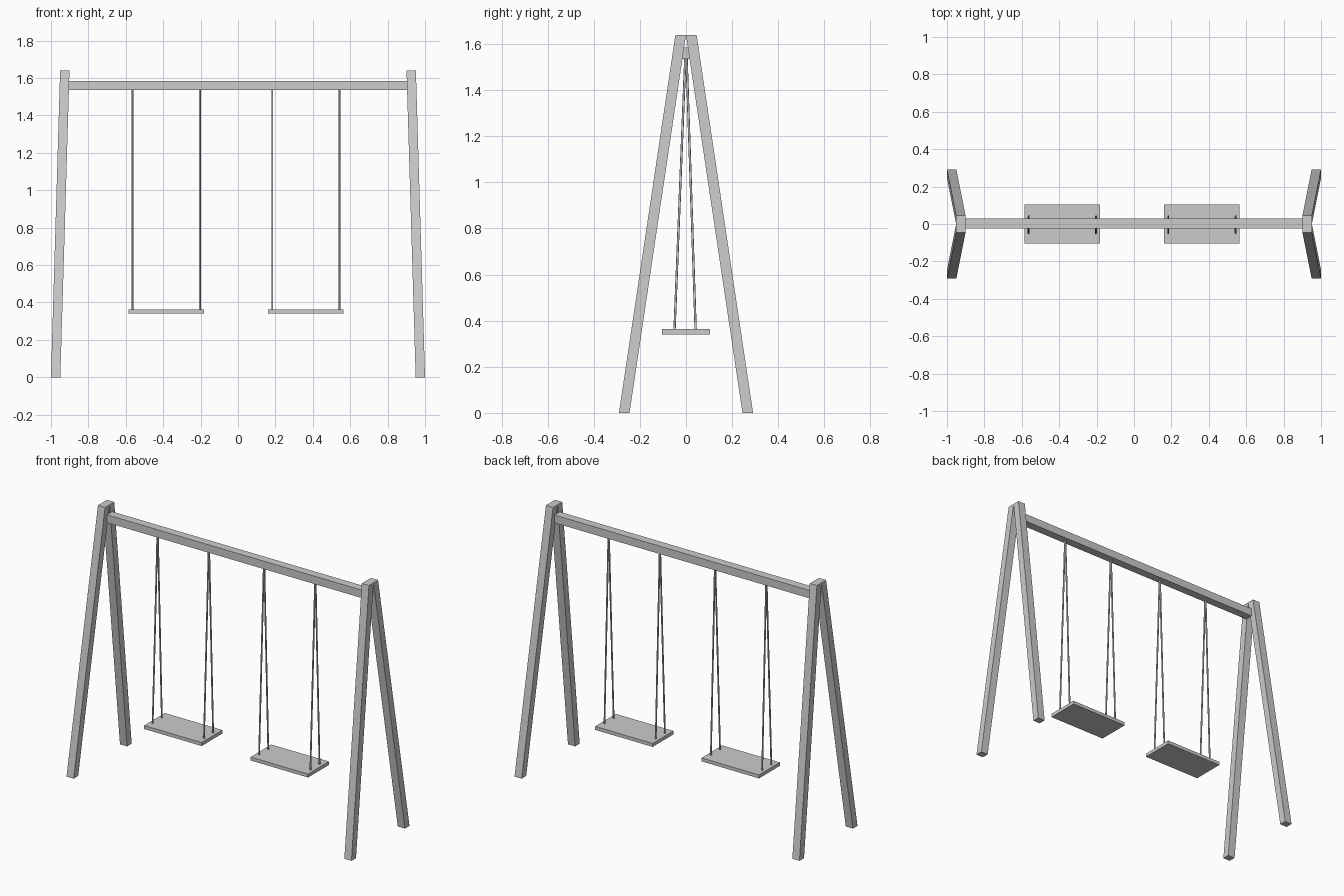
import bpy, bmesh
from mathutils import Vector

if "Cube" in bpy.data.objects:
    bpy.data.objects.remove(bpy.data.objects["Cube"])

grey = bpy.data.materials.new("plain grey")
grey.use_nodes = True
colour = (0.6, 0.6, 0.6, 1)
grey.diffuse_color = colour
grey.node_tree.nodes["Principled BSDF"].inputs["Base Color"].default_value = colour


def finish(name, bm):
    bmesh.ops.recalc_face_normals(bm, faces=bm.faces)
    mesh = bpy.data.meshes.new(name)
    bm.to_mesh(mesh)
    bm.free()
    mesh.materials.append(grey)
    obj = bpy.data.objects.new(name, mesh)
    bpy.context.collection.objects.link(obj)
    return obj


def box(name, centre, size):
    bm = bmesh.new()
    bmesh.ops.create_cube(bm, size=1)
    for v in bm.verts:
        v.co = Vector(centre) + v.co * Vector(size)
    return finish(name, bm)


def sheared_post(name, bottom, top, width, depth):
    """Slanted post whose ends are cut level."""
    bm = bmesh.new()
    bmesh.ops.create_cube(bm, size=1)
    for v in bm.verts:
        end = Vector(top if v.co.z > 0 else bottom)
        v.co = end + Vector((v.co.x * width, v.co.y * depth, 0))
    return finish(name, bm)


def rope(name, bottom, top, radius):
    a, b = Vector(bottom), Vector(top)
    bm = bmesh.new()
    bmesh.ops.create_cone(bm, cap_ends=True, segments=8, radius1=radius,
                          radius2=radius, depth=(b - a).length)
    turn = (b - a).to_track_quat("Z", "Y")
    for v in bm.verts:
        v.co = turn @ v.co + (a + b) / 2
    obj = finish(name, bm)
    for p in obj.data.polygons:
        p.use_smooth = len(p.vertices) == 4


# Splayed legs, meeting in pairs at the top
for side, sx in (("left", 1), ("right", -1)):
    for end, sy in (("front", -1), ("back", 1)):
        sheared_post(f"{end}_{side}_leg", (sx * 0.975, sy * 0.268, 0),
                     (sx * 0.926, sy * 0.023, 1.64), 0.05, 0.046)

# Crossbeam
box("crossbeam", (0, 0.002, 1.56), (1.81, 0.053, 0.05))

# Swings: a board hung from two pairs of ropes
for side, x in (("right", -0.384), ("left", 0.363)):
    box(f"{side}_seat", (x, 0, 0.352), (0.404, 0.208, 0.022))
    for hang, dx in (("outer", -0.18), ("inner", 0.18)):
        for end, y in (("front", -0.050), ("back", 0.042)):
            rope(f"{side}_seat_{hang}_{end}_rope", (x + dx, y, 0.355),
                 (x + dx, y * 0.06, 1.54), 0.005)
